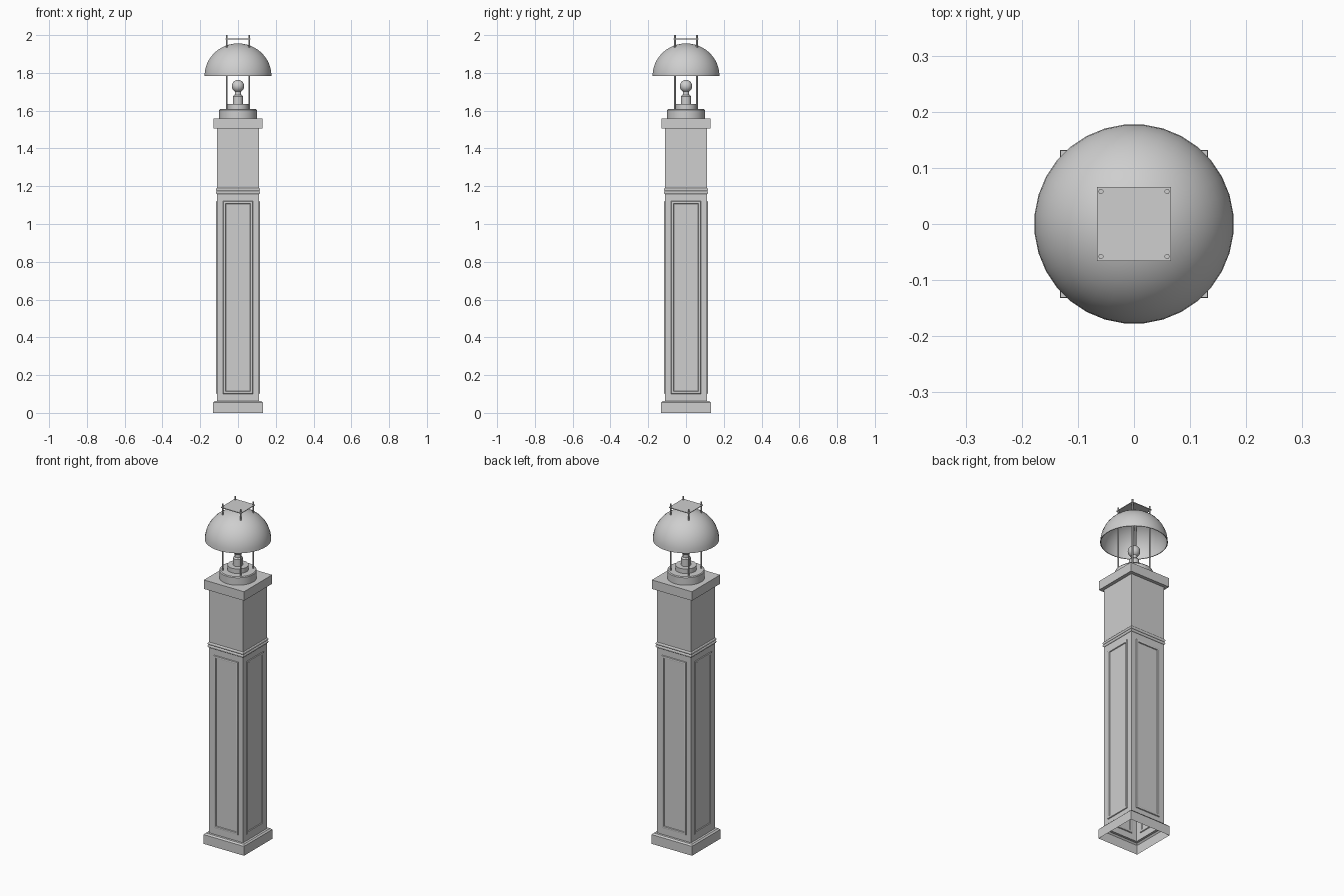
import bpy, bmesh, math
from mathutils import Matrix

cube = bpy.data.objects.get("Cube")
if cube:
    bpy.data.objects.remove(cube, do_unlink=True)

grey = bpy.data.materials.new("light grey")
grey.use_nodes = True
grey.diffuse_color = (0.62, 0.62, 0.62, 1)
grey.node_tree.nodes["Principled BSDF"].inputs["Base Color"].default_value = (0.62, 0.62, 0.62, 1)


def finish(name, bm, smooth=False):
    """Turn a bmesh into a named object, optionally smooth shaded."""
    mesh = bpy.data.meshes.new(name)
    bm.to_mesh(mesh)
    bm.free()
    mesh.materials.append(grey)
    obj = bpy.data.objects.new(name, mesh)
    bpy.context.collection.objects.link(obj)
    if smooth:
        bpy.ops.object.select_all(action='DESELECT')
        obj.select_set(True)
        bpy.context.view_layer.objects.active = obj
        bpy.ops.object.shade_smooth_by_angle(angle=math.radians(35))
    return obj


def lathe(name, profile, sides=32, at=(0, 0), smooth=True):
    """Spin (radius, z) pairs; four sides give a square of that half width."""
    bm = bmesh.new()
    scale = math.sqrt(2) if sides == 4 else 1
    rings = []
    for r, z in profile:
        ring = []
        for i in range(1 if r == 0 else sides):
            a = math.tau * (i + 0.5) / sides
            ring.append(bm.verts.new((at[0] + r * scale * math.cos(a),
                                      at[1] + r * scale * math.sin(a), z)))
        rings.append(ring)
    for low, high in zip(rings, rings[1:]):
        for i in range(sides):
            j = (i + 1) % sides
            quad = [low[i % len(low)], low[j % len(low)], high[j % len(high)], high[i % len(high)]]
            bm.faces.new(list(dict.fromkeys(quad)))
    return finish(name, bm, smooth)


def square(name, profile):
    return lathe(name, profile, 4, smooth=False)


def bead(half, z, radius, depth):
    """Half-round moulding points for a profile."""
    return [(half + depth * math.sin(math.pi * i / 6), z - radius * math.cos(math.pi * i / 6))
            for i in range(7)]


# Hollow square post: plinth, shaft, double bead and upper shaft
W = 0.111
square("plinth", [(0.132, 0), (0.132, 0.055), (0.124, 0.063), (W, 0.063)])
square("shaft", [(W, 0.063)] + bead(W, 1.166, 0.008, 0.006)
       + bead(W, 1.182, 0.008, 0.006) + [(W, 1.506)])
square("post_cap", [(0, 1.506), (0.131, 1.506), (0.131, 1.559), (0, 1.559)])

# Mitred panel moulding on each side
panel_w, panel_h, panel_z = 0.072, 0.503, 0.611
for k, side in enumerate(("front", "left", "back", "right")):
    bm = bmesh.new()
    loops = []
    for sx, sz in ((-1, -1), (1, -1), (1, 1), (-1, 1)):
        loop = []
        for i in range(8):
            a = math.tau * i / 8
            c = 0.008 * math.cos(a)
            loop.append(bm.verts.new((sx * (panel_w + c), -W + 0.006 * math.sin(a),
                                      panel_z + sz * (panel_h + c))))
        loops.append(loop)
    for n in range(4):
        p, q = loops[n], loops[(n + 1) % 4]
        for i in range(8):
            j = (i + 1) % 8
            bm.faces.new((p[i], q[i], q[j], p[j]))
    bmesh.ops.recalc_face_normals(bm, faces=bm.faces)
    bm.transform(Matrix.Rotation(k * math.pi / 2, 4, 'Z'))
    finish("panel_moulding_" + side, bm, True)

# Round lamp foot and socket
lathe("lamp_foot", [(0, 1.559), (0.1, 1.559), (0.1, 1.603), (0.096, 1.608), (0, 1.608)])
lathe("socket_disc", [(0, 1.608), (0.057, 1.608), (0.057, 1.635), (0, 1.635)])
lathe("socket", [(0, 1.635), (0.027, 1.635), (0.027, 1.676), (0.02, 1.684), (0, 1.684)], 24)

# Bulb: narrow neck flowing into a sphere
R, bulb_z = 0.033, 1.73
globe = []
for i in range(13):
    a = math.radians(-58 + 148 * i / 12)
    globe.append((0 if i == 12 else R * math.cos(a), bulb_z + R * math.sin(a)))
lathe("bulb", [(0, 1.68), (0.018, 1.68), (0.0165, 1.694)] + globe, 24)

# Thin open dome shade
def arc(radius, height):
    return [(0 if i == 12 else radius * math.cos(math.pi / 2 * i / 12),
             1.784 + height * math.sin(math.pi / 2 * i / 12)) for i in range(13)]

lathe("shade", arc(0.174, 0.169)[::-1] + arc(0.178, 0.172))

# Four rods carrying the shade, with a thin top plate
for sx in (-1, 1):
    for sy in (-1, 1):
        name = "rod_" + ("front" if sy < 0 else "back") + ("_left" if sx > 0 else "_right")
        lathe(name, [(0, 1.605), (0.0045, 1.605), (0.0045, 2), (0, 2)], 12,
              (sx * 0.059, sy * 0.058))
square("top_plate", [(0, 1.977), (0.066, 1.977), (0.066, 1.981), (0, 1.981)])
